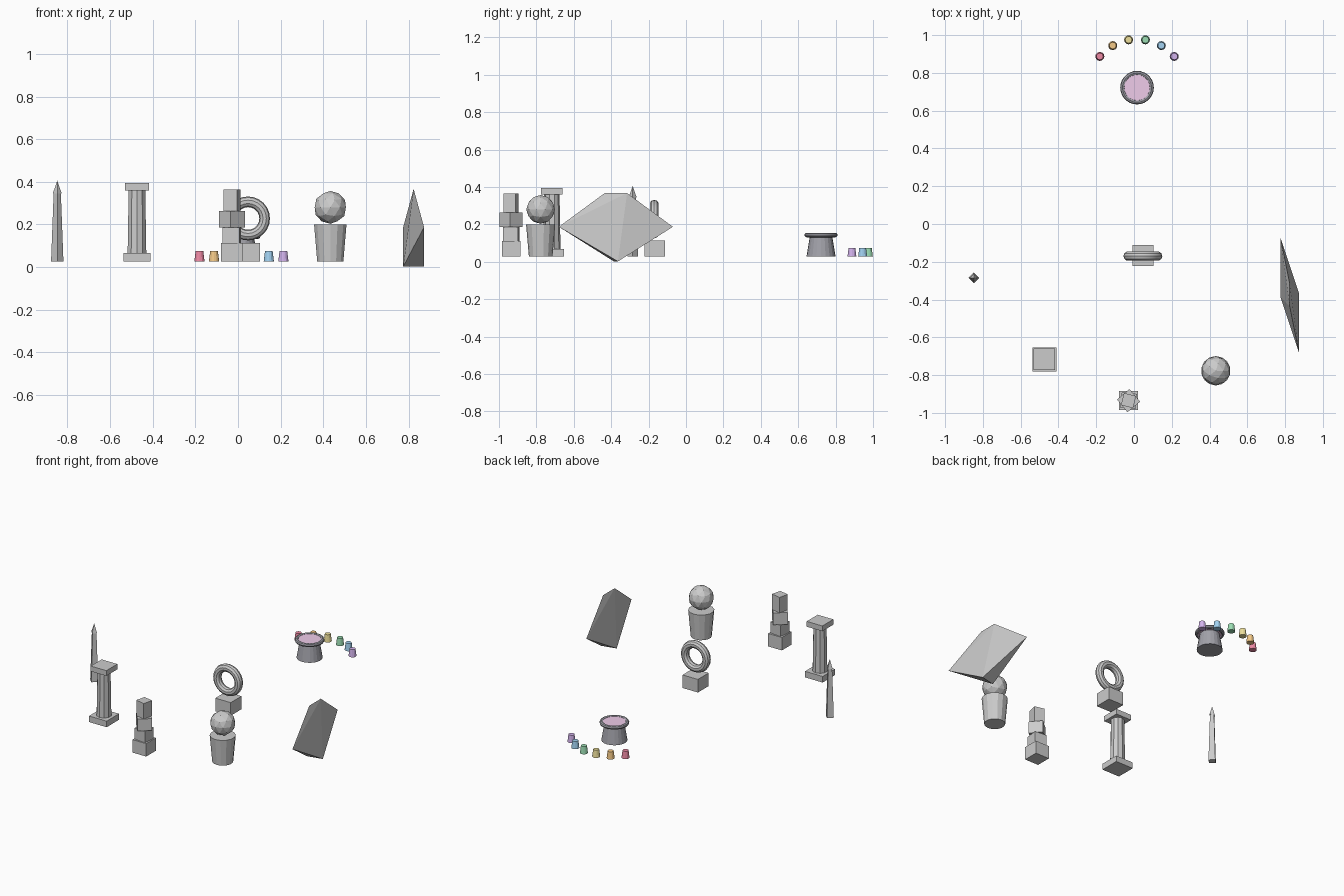
import bpy, bmesh, math
from math import radians, cos, sin

if "Cube" in bpy.data.objects:
    bpy.data.objects.remove(bpy.data.objects["Cube"])

Z0 = 0.027  # ground level shared by the standing pieces


def paint(ob, rgb):
    if rgb:
        m = bpy.data.materials.new(ob.name + "_paint")
        m.diffuse_color = (*rgb, 1)
        m.use_nodes = True
        m.node_tree.nodes["Principled BSDF"].inputs["Base Color"].default_value = m.diffuse_color
        ob.data.materials.append(m)


def finish(ob, name, rgb=None):
    ob.name = name
    paint(ob, rgb)
    return ob


def frustum(name, x, y, z0, z1, r0, r1, n=12, rgb=None, smooth=False):
    bpy.ops.mesh.primitive_cone_add(vertices=n, radius1=r0, radius2=r1, depth=z1 - z0,
                                    location=(x, y, (z0 + z1) / 2))
    if smooth:
        bpy.ops.object.shade_smooth_by_angle()
    return finish(bpy.context.object, name, rgb)


def block(name, x, y, z0, z1, w, turn=0):
    bpy.ops.mesh.primitive_cube_add(size=1, location=(x, y, (z0 + z1) / 2),
                                    rotation=(0, 0, radians(turn)))
    bpy.context.object.scale = (w, w, z1 - z0)
    return finish(bpy.context.object, name)


def ring(name, loc, major, minor, n, m, rot=(0, 0, 0), rgb=None):
    bpy.ops.mesh.primitive_torus_add(location=loc, rotation=rot, major_radius=major,
                                     minor_radius=minor, major_segments=n, minor_segments=m)
    bpy.ops.object.shade_smooth_by_angle()
    return finish(bpy.context.object, name, rgb)


# Obelisk
frustum("obelisk_shaft", -0.848, -0.285, Z0, 0.345, 0.029, 0.017, 4)
frustum("obelisk_tip", -0.848, -0.285, 0.345, 0.405, 0.021, 0, 4)

# Column
cx, cy = -0.474, -0.717
block("column_base", cx, cy, Z0, 0.067, 0.128)
frustum("column_shaft", cx, cy, 0.067, 0.36, 0.046, 0.041, 10)
block("column_cap", cx, cy, 0.36, 0.395, 0.114)

# Stack of turned blocks
for i, (a, b, w, t) in enumerate([(Z0, 0.112, 0.1, 0), (0.112, 0.185, 0.08, -6),
                                  (0.185, 0.263, 0.087, 40), (0.263, 0.365, 0.066, -14)]):
    block(f"stack_block_{i + 1}", -0.029, -0.935, a, b, w, t)

# Ring on a plinth
block("ring_plinth", 0.047, -0.167, Z0, 0.113, 0.112)
ring("standing_ring", (0.047, -0.17, 0.228), 0.078, 0.025, 24, 10, (radians(90), 0, 0))

# Ball on a bucket
frustum("bucket", 0.433, -0.777, Z0, 0.2, 0.063, 0.078, 14)
bpy.ops.mesh.primitive_ico_sphere_add(subdivisions=2, radius=0.077, location=(0.433, -0.777, 0.28))
finish(bpy.context.object, "ball")

# Skewed slab: half-turn symmetric about its own vertical axis
half = [(-0.049, 0.305, 0.187), (-0.049, -0.011, 0.002), (0, -0.06, 0.367)]
bm = bmesh.new()
pts = [bm.verts.new((0.824 + s * x, -0.375 + s * y, z)) for s in (1, -1) for x, y, z in half]
a, b, c, d, e, f = pts
for tri in [(d, e, f), (e, a, f), (a, b, c), (b, d, c), (a, c, f), (f, c, d), (d, b, e), (b, a, e)]:
    bm.faces.new(tri)
bmesh.ops.recalc_face_normals(bm, faces=bm.faces)
me = bpy.data.meshes.new("skewed_slab")
bm.to_mesh(me)
bm.free()
bpy.context.collection.objects.link(bpy.data.objects.new("skewed_slab", me))

# Flared drum with rim and pink top
hx, hy = 0.016, 0.722
dark = (0.36, 0.36, 0.4)
frustum("drum_body", hx, hy, Z0, 0.135, 0.078, 0.06, 20, dark)
ring("drum_rim", (hx, hy, 0.143), 0.077, 0.012, 28, 8, rgb=dark)
frustum("drum_top", hx, hy, 0.132, 0.15, 0.07, 0.07, 28, (0.86, 0.6, 0.82))

# Arc of coloured cups behind the drum
colours = [(0.85, 0.25, 0.37), (0.9, 0.58, 0.24), (0.85, 0.74, 0.33),
           (0.33, 0.72, 0.45), (0.36, 0.64, 0.88), (0.65, 0.45, 0.84)]
for i, col in enumerate(colours):
    t = radians(140 - 20 * i)
    frustum(f"cup_{i + 1}", hx + 0.257 * cos(t), hy + 0.257 * sin(t),
            Z0, 0.075, 0.024, 0.018, 12, col)
